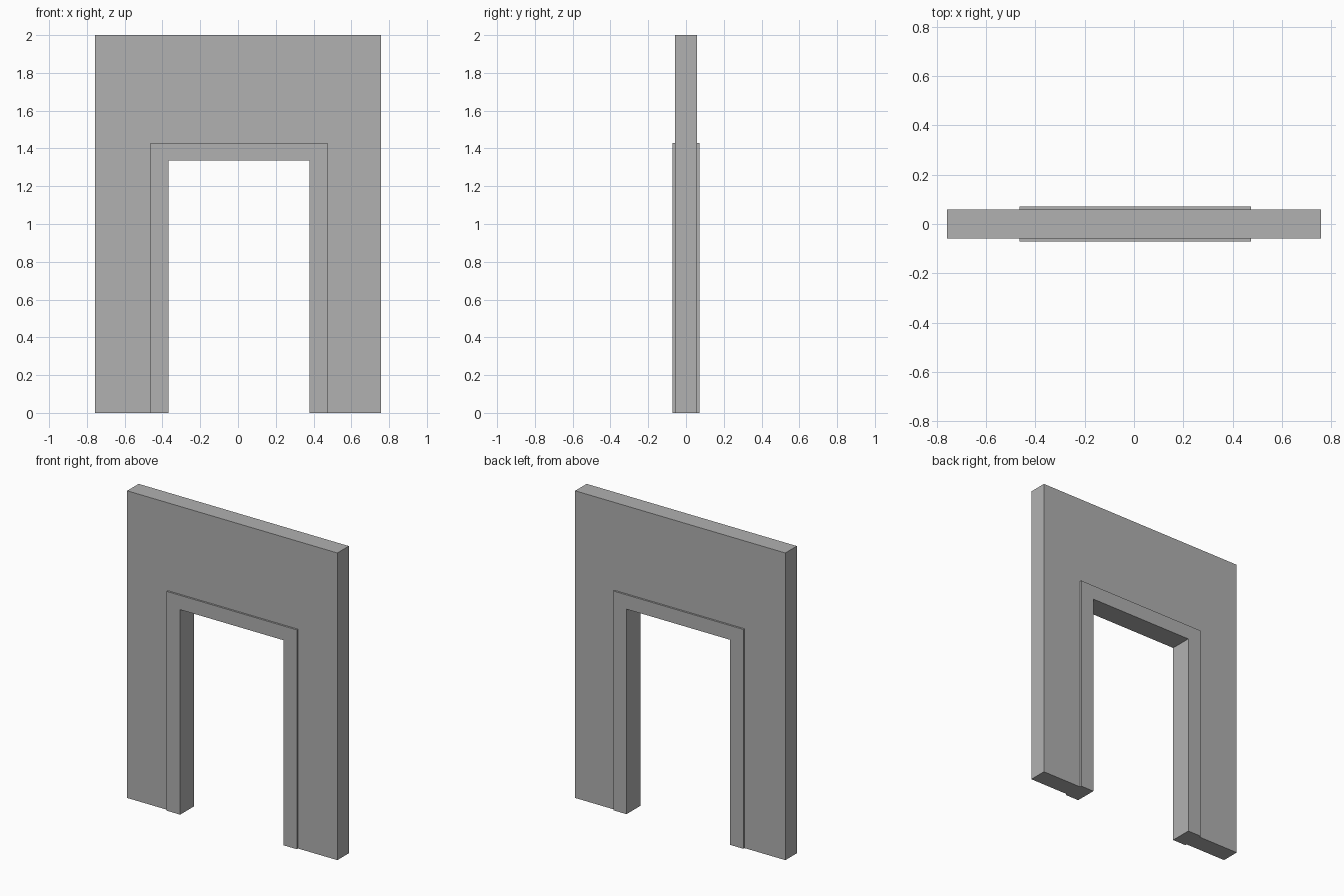
import bpy, bmesh

if "Cube" in bpy.data.objects:
    bpy.data.objects.remove(bpy.data.objects["Cube"])

# Shared mid-grey paint
grey = bpy.data.materials.new("grey_paint")
grey.diffuse_color = (0.44, 0.44, 0.44, 1)
grey.use_nodes = True
grey.node_tree.nodes["Principled BSDF"].inputs["Base Color"].default_value = grey.diffuse_color


def portal(name, outer, outer_z, inner, inner_z, depth):
    """Upside-down U profile, extruded along y; outer and inner are (left, right)."""
    (ol, o_r), (il, ir) = outer, inner
    profile = [(ol, 0), (il, 0), (il, inner_z), (ir, inner_z),
               (ir, 0), (o_r, 0), (o_r, outer_z), (ol, outer_z)]
    bm = bmesh.new()
    face = bm.faces.new([bm.verts.new((x, -depth / 2, z)) for x, z in profile])
    ext = bmesh.ops.extrude_face_region(bm, geom=[face])
    verts = [v for v in ext["geom"] if isinstance(v, bmesh.types.BMVert)]
    bmesh.ops.translate(bm, verts=verts, vec=(0, depth, 0))
    bmesh.ops.recalc_face_normals(bm, faces=bm.faces)
    mesh = bpy.data.meshes.new(name)
    bm.to_mesh(mesh)
    bm.free()
    mesh.materials.append(grey)
    obj = bpy.data.objects.new(name, mesh)
    bpy.context.collection.objects.link(obj)
    return obj


trim_outer = (-0.464, 0.474)  # the doorway sits a touch right of centre

# Wall panel with the doorway cut out
portal("wall", (-0.757, 0.757), 2.0, trim_outer, 1.428, 0.118)

# Raised trim lining the doorway, slightly proud of the wall on both sides
portal("door_trim", trim_outer, 1.428, (-0.367, 0.379), 1.335, 0.142)
